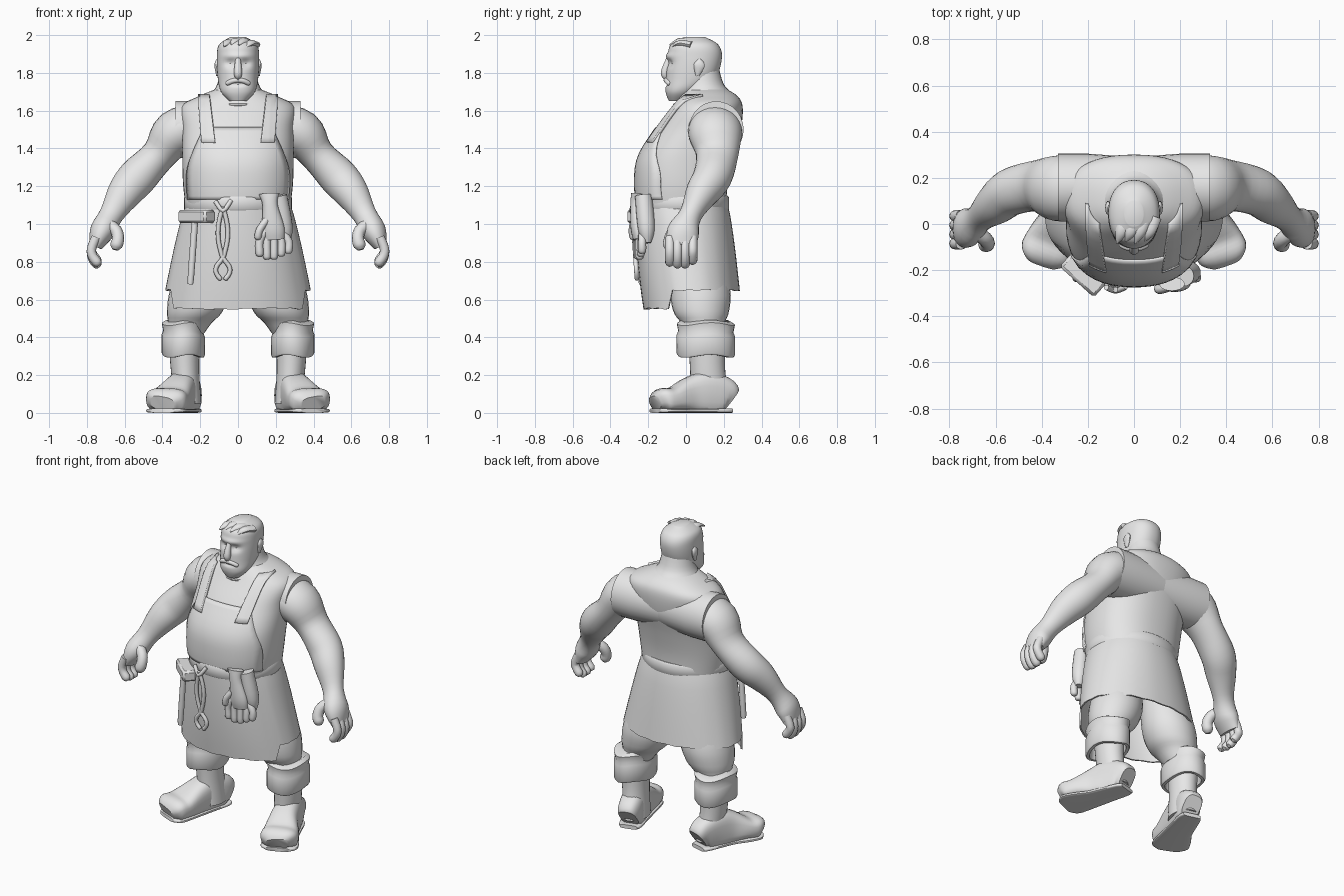
import bpy, bmesh, math
from math import sin, cos, pi, tau, exp, copysign
from mathutils import Vector, Matrix
from mathutils.bvhtree import BVHTree

cube = bpy.data.objects.get("Cube")
if cube:
    bpy.data.objects.remove(cube, do_unlink=True)

tone = (.8, .8, .8, 1)
grey = bpy.data.materials.new("plain grey")
grey.use_nodes = True
grey.diffuse_color = tone
grey.node_tree.nodes["Principled BSDF"].inputs["Base Color"].default_value = tone
parts = []
ACROSS, DEEP, UP = Vector((1, 0, 0)), Vector((0, 1, 0)), Vector((0, 0, 1))


def finish(name, bm, mirror=False):
    bmesh.ops.recalc_face_normals(bm, faces=bm.faces)
    mesh = bpy.data.meshes.new(name)
    bm.to_mesh(mesh)
    bm.free()
    mesh.materials.append(grey)
    ob = bpy.data.objects.new(name, mesh)
    bpy.context.collection.objects.link(ob)
    if mirror:
        ob.modifiers.new("mirror", 'MIRROR').use_mirror_merge = False
    parts.append(ob)
    return ob


def smooth_rows(rows, steps):
    """Catmull-Rom through the section rows."""
    out, last = [], len(rows) - 1
    for i in range(last):
        before, here, there, after = (rows[max(0, min(last, i + j))] for j in (-1, 0, 1, 2))
        for step in range(steps):
            t = step / steps
            out.append([q + t / 2 * (r - p + t * (2 * p - 5 * q + 4 * r - w + t * (3 * (q - r) + w - p)))
                        for p, q, r, w in zip(before, here, there, after)])
    return out + [rows[last]]


def loft(name, rows, level=False, ref=ACROSS, sides=28, power=2, steps=4, shape=None, mirror=False):
    """Skin of rounded sections; each row is x, y, z and one or two radii."""
    rows = [(*row, row[-1]) if len(row) == 4 else row for row in rows]
    rows = smooth_rows(rows, steps) if steps > 1 else rows
    bm, rings = bmesh.new(), []
    for i, row in enumerate(rows):
        centre, u, v = Vector(row[:3]), ACROSS, DEEP
        if not level:
            ahead, behind = rows[min(i + 1, len(rows) - 1)], rows[max(i - 1, 0)]
            along = (Vector(ahead[:3]) - Vector(behind[:3])).normalized()
            u = (ref - along * ref.dot(along)).normalized()
            v = along.cross(u)
        ring = []
        for j in range(sides):
            angle = tau * j / sides
            c, s = (copysign(abs(f) ** (2 / power), f) for f in (cos(angle), sin(angle)))
            co = centre + u * row[3] * c + v * row[4] * s
            ring.append(bm.verts.new(shape(co, angle) if shape else co))
        rings.append(ring)
    for low, high in zip(rings, rings[1:]):
        for j in range(sides):
            k = (j + 1) % sides
            bm.faces.new((low[j], low[k], high[k], high[j]))
    bm.faces.new(rings[0])
    bm.faces.new(rings[-1])
    return finish(name, bm, mirror)


def body(name, rows, **options):
    """Level sections given as z, half width, front y, back y."""
    return loft(name, [(0, (front + back) / 2, z, width, (back - front) / 2)
                       for z, width, front, back in rows], level=True, **options)


def rod(name, points, radius, mirror=False):
    """Round bar with a blunt tip."""
    points = [Vector(point) for point in points]
    tip = points[-1] + (points[-1] - points[-2]).normalized() * radius * .7
    rows = [(*point, radius) for point in points] + [(*tip, radius / 2)]
    loft(name, rows, ref=DEEP, sides=12, steps=3, mirror=mirror)


def plate(name, base, outline, off, mirror=False):
    """Sheet laid on the front of base; outline gives z, left x, right x."""
    bm = bmesh.new()
    bm.from_mesh(base.data)
    tree = BVHTree.FromBMesh(bm)
    bm.free()
    bm, rows, y, cells = bmesh.new(), [], 0, 16
    for z, left, right in smooth_rows(outline, 6):
        row = []
        for i in range(cells + 1):
            x = left + (right - left) * i / cells
            hit = tree.ray_cast(Vector((x, -2, z)), DEEP)[0]
            y = hit.y if hit else y
            row.append(bm.verts.new((x, y - off, z)))
        rows.append(row)
    for low, high in zip(rows, rows[1:]):
        for i in range(cells):
            bm.faces.new((low[i], low[i + 1], high[i + 1], high[i]))
    thick = finish(name, bm, mirror).modifiers.new("thickness", 'SOLIDIFY')
    thick.thickness, thick.offset = off * 2, 0


# torso, neck and vest
torso = body("torso", [(1.05, .27, -.25, .21), (1.2, .29, -.265, .22), (1.35, .295, -.25, .25),
                       (1.5, .295, -.16, .29), (1.62, .3, -.07, .3), (1.68, .2, -.03, .27),
                       (1.72, .1, 0, .2)], sides=48, power=2.3, steps=5)
body("neck", [(1.58, .22, -.07, .28), (1.68, .15, -.035, .25), (1.74, .11, -.02, .2), (1.84, .09, 0, .17)])
turns = [tau * i / 24 for i in range(25)]
loft("collar", [(.14 * sin(a), .08 - .14 * cos(a), 1.665 - .035 * cos(a), .01) for a in turns],
     ref=UP, sides=8, steps=1)
shoulder = ((0, .13), (.2, .145), (.33, .145), (.33, .132), (.28, .12))
loft("vest_shoulders", [(x, .16, 1.5, radius, radius + .005) for x, radius in shoulder],
     ref=DEEP, steps=1, mirror=True)

# apron bib, straps and belt
plate("apron_bib", torso, [(1.13, -.265, .265), (1.3, -.265, .265), (1.51, -.18, .18)], .005)
plate("straps", torso, [(1.43, .12, .19), (1.68, .15, .21)], .01, mirror=True)
body("belt", [(z, .277 + bulge, -.268 - bulge, .22 + bulge)
              for z, bulge in ((1.07, 0), (1.08, .008), (1.14, .008), (1.15, 0))], sides=48, steps=1)

# skirt of the tunic, with the front apron panel hanging lower
waist, drop = 1.12, .47


def skirt_row(t, inset):
    width, front, back = .27 + .115 * t ** .8, .27 - .045 * t * t, .215 + .07 * t ** .7
    return waist - drop * t, width - inset, inset - front, back - inset


def ragged_hem(co, angle):
    longer = 1.21 if sin(angle) < -.4 else 1
    co.z = waist - (waist - co.z) * (longer + .012 * sin(7 * angle) * sin(11 * angle + 1))
    return co


levels = [i / 8 for i in range(9)]
body("skirt", [skirt_row(t, 0) for t in levels] + [skirt_row(t, .01) for t in levels[:2:-1]],
     sides=64, power=2.1, steps=1, shape=ragged_hem)


# head
def face(co, angle):
    x, z = abs(co.x), co.z

    def bump(x_mid, x_size, z_mid, z_size):
        return exp(-((x - x_mid) / x_size) ** 2 - ((z - z_mid) / z_size) ** 2)

    if co.y < 0:
        eye, brow, mouth = bump(.04, .03, 1.85, .02), bump(0, .08, 1.89, .015), bump(0, .04, 1.74, .01)
        co.y += .02 * eye - .01 * brow + .01 * mouth
    return co


body("head", [(1.65, .045, -.09, -.01), (1.7, .09, -.108, .06), (1.77, .107, -.106, .155),
              (1.88, .112, -.098, .19), (1.95, .1, -.08, .17), (1.99, .04, -.01, .1)],
     sides=56, power=2.2, steps=10, shape=face)
loft("nose", [(0, -.09, 1.88, .013), (0, -.112, 1.8, .022), (0, -.1, 1.77, .012)], sides=14)
rod("moustache", [(0, -.106, 1.762), (.03, -.102, 1.757), (.055, -.09, 1.745)], .013, mirror=True)
loft("ears", [(.105, .06, 1.785, .01), (.113, .07, 1.84, .012, .03), (.105, .07, 1.87, .01)],
     sides=14, mirror=True)
for i in range(4):
    x = .04 * i - .055
    z = 1.97 - 3 * x * x
    loft(f"hair_tuft_{i + 1}", [(x + .02, .03, z - .01, .035, .02), (x, -.035, z, .026, .016),
                                (x - .02, -.085 + .01 * (i % 2), z - .02, .004)], sides=10)

# arms and hands
loft("arms", [(.2, .15, 1.53, .13, .11), (.33, .155, 1.48, .143, .125), (.42, .165, 1.365, .112, .092),
              (.53, .14, 1.25, .103), (.6, .085, 1.165, .088, .092), (.67, .025, 1.05, .06, .064),
              (.72, -.015, .96, .085, .065), (.755, -.02, .88, .075, .035)], ref=DEEP, mirror=True)
for i, finger in enumerate(("index", "middle", "ring", "little")):
    y, lift = .04 * i - .085, .02 * (i == 3) + .01 * (i == 0)
    rod(finger + "_fingers", [(.75, y, .93), (.775, y, .87), (.77, y, .82 + lift), (.745, y, .785 + lift)],
        .025, mirror=True)
rod("thumbs", [(.69, -.035, 1), (.645, -.065, .965), (.635, -.085, .92), (.645, -.09, .885)], .032, mirror=True)

# trousers with turned-up cuffs
loft("trousers", [(.16, .05, .9, .12), (.2, .075, .66, .158), (.228, .08, .54, .148), (.255, .09, .475, .115),
                  (.28, .1, .42, .1)], level=True, mirror=True)
cuff = [(.485, .09), (.47, .114), (.43, .106), (.41, .114), (.31, .114), (.3, .108), (.3, .09), (.4, .08)]
loft("trouser_cuffs", [(.29, .105, z, radius, radius + .04) for z, radius in cuff], level=True, steps=1,
     mirror=True, shape=lambda co, angle: co + UP * .008 * sin(3 * angle + 1))


# boots
def on_floor(co, angle):
    co.z = max(co.z, .01)
    return co


loft("boot_shafts", [(.285, .11, .4, .085, .1), (.28, .115, .22, .075, .093), (.265, .13, .05, .072, .105)],
     level=True, mirror=True)
foot = [(.25, .235, .07, .055, .07), (.26, .2, .09, .07, .1), (.29, .11, .1, .078, .12),
        (.32, .02, .09, .088, .1), (.36, -.07, .07, .108, .066), (.385, -.13, .065, .11, .064),
        (.4, -.165, .05, .07, .04)]
loft("boots", foot, power=2.9, mirror=True, shape=on_floor)
loft("boot_soles", [(x, y, .012, width[0], .012) for x, y, z, *width in foot], power=4, mirror=True)

# hammer hanging from the belt
bm = bmesh.new()
turn = Matrix.Rotation(math.radians(-42), 4, 'Z')
bmesh.ops.create_cube(bm, size=1, matrix=Matrix.Translation((-.22, -.22, 1.04)) @ turn
                      @ Matrix.Diagonal((.2, .085, .07, 1)))
bmesh.ops.bevel(bm, geom=bm.edges[:], offset=.012, segments=1, affect='EDGES')
finish("hammer_head", bm)
rod("hammer_handle", [(-.225, -.235, 1.06), (-.25, -.235, .71)], .017)


# tongs: two crossing arms with round jaws
def tong_bow(t, pivot=.72):
    if t < pivot:
        return .026 * sin(pi * t / pivot)
    return -.038 * sin(pi * (t - pivot) / .32)


for side, sign in (("left", 1), ("right", -1)):
    rod(side + "_tong", [(sign * tong_bow(i / 16) - .08, .025 * i / 16 - .285, 1.09 - .38 * i / 16)
                         for i in range(17)], .012)
rod("tong_hook", [(-.12, -.275, 1.12), (-.08, -.29, 1.07), (-.04, -.275, 1.12)], .012)

# pair of work gloves tucked under the belt
loft("front_glove", [(.165, -.26, 1.16, .055, .03), (.17, -.265, 1.1, .04, .03),
                     (.185, -.258, .98, .06, .035), (.19, -.25, .92, .055, .03)], sides=20)
loft("rear_glove", [(.215, -.225, 1.15, .045), (.245, -.21, .98, .045), (.255, -.205, .9, .02)], sides=20)
for i in range(5):
    x, y = .115 + .038 * i, .007 * i - .26
    rod(f"glove_finger_{i + 1}", [(.15 + .018 * i, y, .97), (x, y, .91), (x, y, .82 + .015 * abs(i - 1.5))], .021)
rod("glove_thumb", [(.15, -.275, 1.02), (.115, -.285, .97), (.105, -.28, .93)], .019)

# shading
bpy.ops.object.select_all(action='DESELECT')
for part in parts:
    part.select_set(True)
bpy.context.view_layer.objects.active = torso
bpy.ops.object.shade_smooth_by_angle(angle=math.radians(42))
